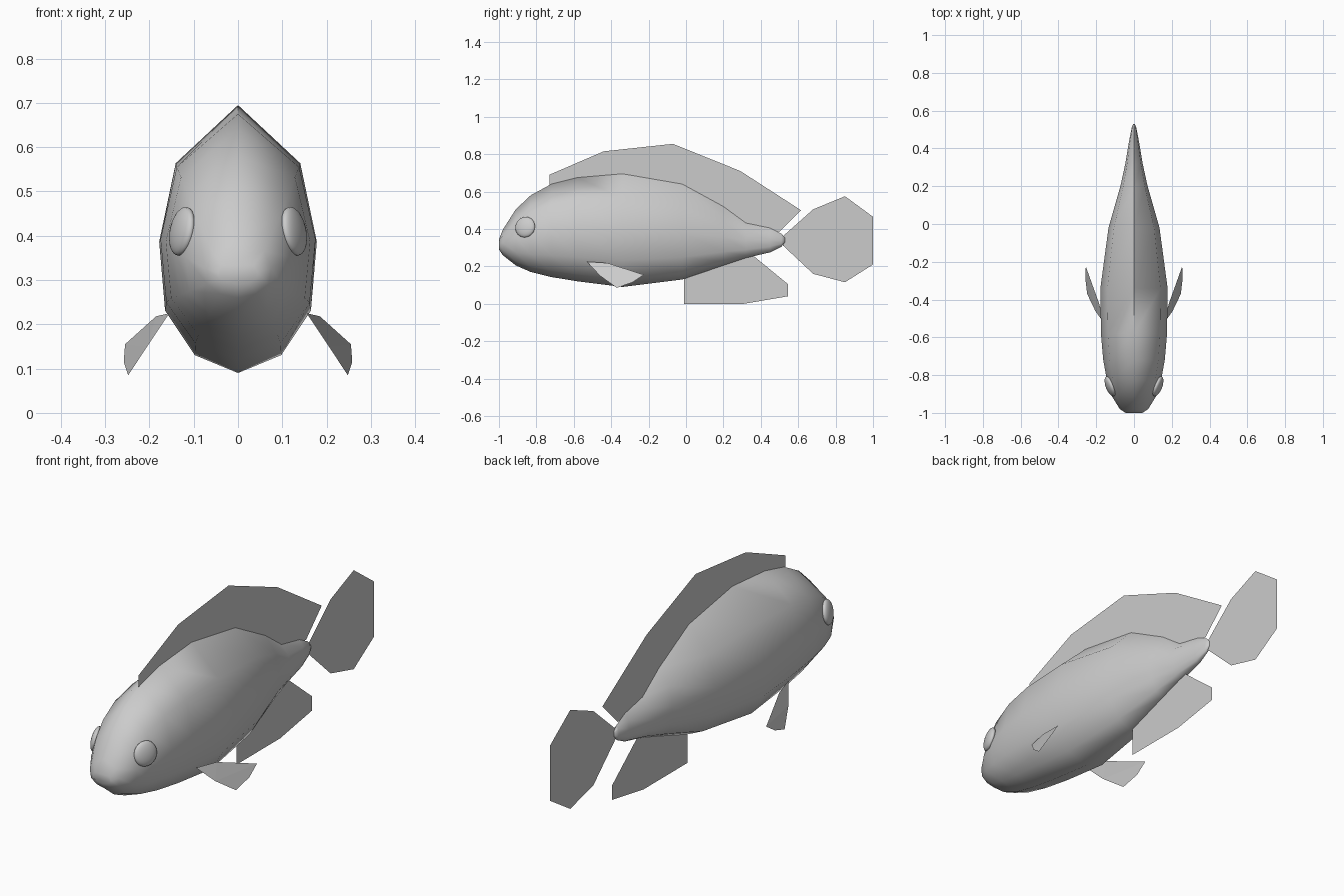
import bpy, bmesh, math
from mathutils import Vector

if "Cube" in bpy.data.objects:
    bpy.data.objects.remove(bpy.data.objects["Cube"])


def make_mesh(name, verts, faces, smooth=None):
    mesh = bpy.data.meshes.new(name)
    bm = bmesh.new()
    vs = [bm.verts.new(v) for v in verts]
    for f in faces:
        bm.faces.new([vs[i] for i in f])
    if smooth:
        bmesh.ops.recalc_face_normals(bm, faces=bm.faces)
    bm.to_mesh(mesh)
    bm.free()
    ob = bpy.data.objects.new(name, mesh)
    bpy.context.collection.objects.link(ob)
    if smooth:
        bpy.ops.object.select_all(action='DESELECT')
        ob.select_set(True)
        bpy.context.view_layer.objects.active = ob
        bpy.ops.object.shade_smooth_by_angle(angle=math.radians(smooth))
    return ob


# Body: ten-sided section lofted along y; stations are (y, bottom, top, half width)
stations = [(-1.0, .29, .345, .045), (-.98, .26, .395, .075), (-.91, .205, .505, .118),
            (-.83, .17, .58, .143), (-.72, .143, .64, .163), (-.58, .12, .675, .175),
            (-.34, .09, .695, .178), (-.02, .13, .64, .135), (.2, .205, .52, .072),
            (.32, .245, .432, .046), (.45, .275, .405, .024), (.51, .305, .375, .012),
            (.53, .33, .352, .004)]
half = [(.79, .783), (1, .49), (.925, .233), (.55, .067)]
section = [(0, 1)] + half + [(0, 0)] + [(-x, z) for x, z in reversed(half)]
n = len(section)
verts = [(x * w, y, lo + z * (hi - lo)) for y, lo, hi, w in stations for x, z in section]
faces = [(r * n + i, r * n + (i + 1) % n, (r + 1) * n + (i + 1) % n, (r + 1) * n + i)
         for r in range(len(stations) - 1) for i in range(n)]
faces += [tuple(range(n)), tuple(range(len(verts) - n, len(verts)))]
make_mesh("body", verts, faces, 80)

# Flat fins on the centre plane, roots tucked inside the body
fins = {
    "dorsal_fin": [(-.73, .62), (-.73, .69), (-.44, .815), (-.07, .855), (.29, .71),
                   (.615, .5), (.5, .385), (.32, .41), (.2, .49), (-.02, .61), (-.34, .66)],
    "tail_fin": [(.5, .345), (.68, .505), (.85, .575), (1, .465), (1, .21),
                 (.85, .115), (.68, .16), (.52, .31)],
    "anal_fin": [(-.01, .15), (-.01, 0), (.31, 0), (.545, .04), (.545, .105),
                 (.35, .265), (.2, .225)],
}
for name, pts in fins.items():
    make_mesh(name, [(0, y, z) for y, z in pts], [tuple(range(len(pts)))])

# Paired pectoral fins and eyes
pectoral = [(.155, -.53, .225), (.185, -.42, .218), (.255, -.225, .155),
            (.258, -.285, .115), (.248, -.37, .085), (.205, -.46, .15)]
for side, s in (("left", -1), ("right", 1)):
    make_mesh(side + "_pectoral_fin", [(s * x, y, z) for x, y, z in pectoral],
              [(0, 1, 5), (1, 2, 5), (2, 3, 4, 5)])
    bpy.ops.mesh.primitive_uv_sphere_add(segments=24, ring_count=12, radius=1,
                                         location=(s * .126, -.86, .41))
    eye = bpy.context.object
    eye.name = side + "_eye"
    eye.scale = (.056, .056, .021)
    eye.rotation_euler = Vector((s, -.4, .2)).to_track_quat('Z', 'Y').to_euler()
    bpy.ops.object.shade_smooth()
